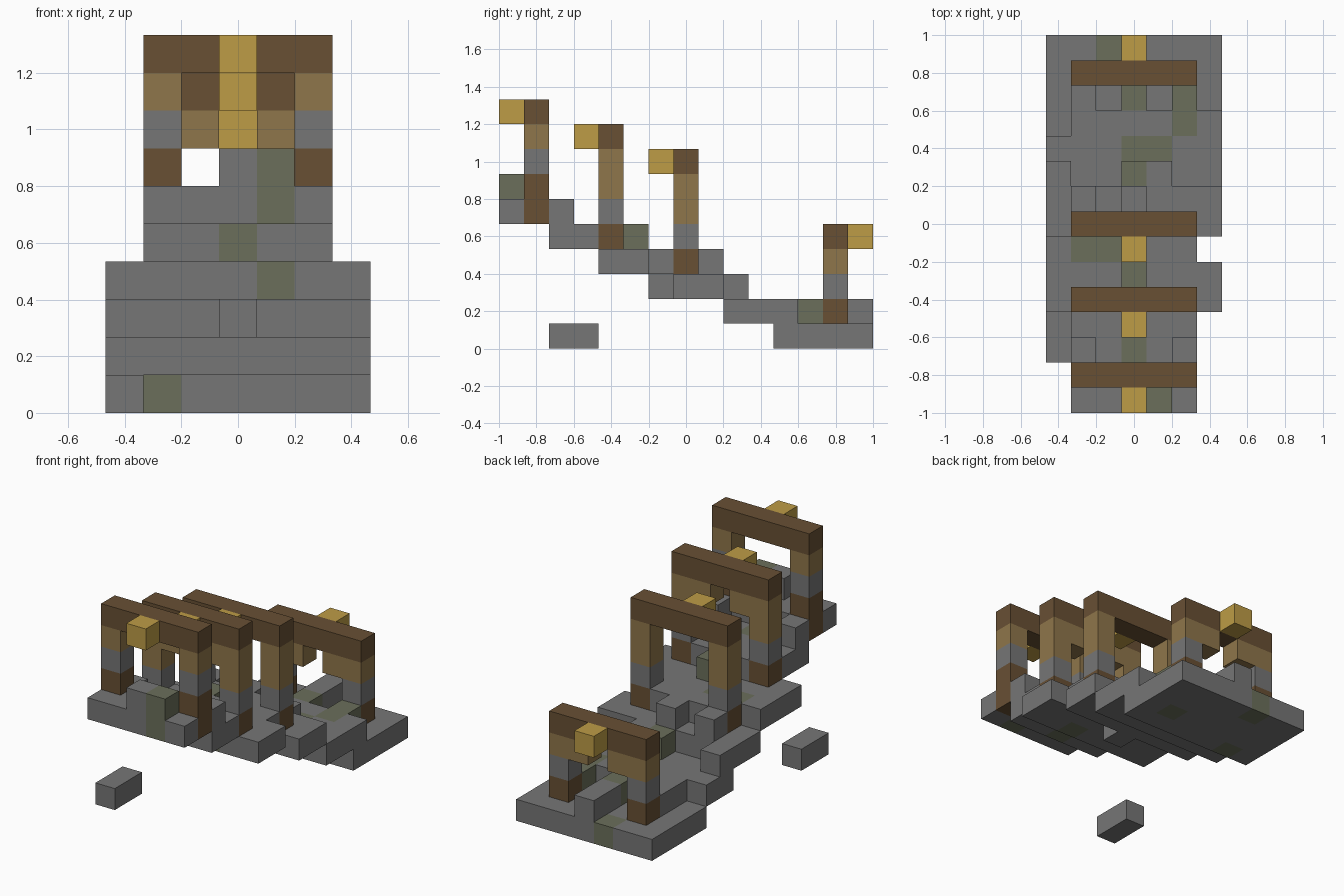
import bpy, bmesh
from mathutils import Vector

if "Cube" in bpy.data.objects:
    bpy.data.objects.remove(bpy.data.objects["Cube"])

U = 2 / 15                       # edge of one block
ORIGIN = Vector((-3.5, -7.5, 0))  # grid corner, in blocks


def material(name, rgb):
    m = bpy.data.materials.new(name)
    m.use_nodes = True
    m.diffuse_color = (*rgb, 1)
    m.node_tree.nodes["Principled BSDF"].inputs["Base Color"].default_value = (*rgb, 1)
    return m


STONE, MOSS, LOG, PLANK, LAMP = range(5)
MATS = [material("stone grey", (0.181, 0.181, 0.181)),
        material("mossy stone", (0.147, 0.159, 0.105)),
        material("dark wood", (0.138, 0.080, 0.034)),
        material("light wood", (0.275, 0.181, 0.069)),
        material("lantern gold", (0.509, 0.332, 0.061))]

parts = {}   # part name -> {cell: colour}
filled = set()


def fill(part, xs, ys, zs, colour=STONE):
    """Fill an inclusive range of blocks."""
    cells = parts.setdefault(part, {})
    for x in range(xs[0], xs[1] + 1):
        for y in range(ys[0], ys[1] + 1):
            for z in range(zs[0], zs[1] + 1):
                if (x, y, z) not in filled or (x, y, z) in cells:
                    cells[x, y, z] = colour
                    filled.add((x, y, z))


def one(part, x, y, z, colour=STONE):
    fill(part, (x, x), (y, y), (z, z), colour)


def arch(name, y, base, logs, planks, lamp_y, braces):
    """Two posts, a beam, a hanging lantern and optional corner braces."""
    stone = base + logs
    top = stone + 1 + planks
    for side, x, inner in (("right", 1, 2), ("left", 5, 4)):
        post = f"{name}_{side}_post"
        fill(post, (x, x), (y, y), (base, stone - 1), LOG)
        one(post, x, y, stone)
        fill(post, (x, x), (y, y), (stone + 1, top - 1), PLANK)
        if braces:
            one(post, inner, y, top - 1, PLANK)
    fill(f"{name}_beam", (1, 5), (y, y), (top, top), LOG)
    one(f"{name}_lantern", 3, lamp_y, top, LAMP)


# Arches, from the highest to the lowest
arch("first_arch", 1, 5, 2, 1, 0, False)
arch("second_arch", 4, 4, 1, 2, 3, True)
arch("third_arch", 7, 3, 1, 2, 6, False)
arch("fourth_arch", 13, 1, 1, 1, 14, True)

# Top terrace with parapet and end rails
fill("top_terrace", (1, 5), (0, 1), (5, 5))
for x in (1, 5):
    one("top_terrace", x, 2, 5)
one("top_terrace", 3, 0, 6)
fill("top_terrace", (4, 4), (0, 0), (5, 6), MOSS)

# Upper terrace with a mossy step
fill("upper_terrace", (1, 5), (2, 4), (4, 4))
for y in (2, 5):
    one("upper_terrace", 3, y, 4, MOSS)

# Middle terrace
fill("middle_terrace", (0, 6), (4, 5), (3, 3))
fill("middle_terrace", (0, 5), (6, 6), (3, 3))
fill("middle_terrace", (1, 5), (7, 7), (3, 3))
for x in (1, 3):
    one("middle_terrace", x, 8, 3)
one("middle_terrace", 4, 4, 3, MOSS)
fill("middle_terrace", (1, 2), (6, 6), (3, 3), MOSS)

# Lower terrace with its uneven edge
fill("lower_terrace", (0, 6), (7, 8), (2, 2))
for x, y in ((3, 6), (0, 9), (4, 9)):
    one("lower_terrace", x, y, 2)
one("lower_terrace", 3, 9, 2, MOSS)

# Entry terrace with finger-like steps
fill("entry_terrace", (0, 6), (9, 10), (1, 1))
fill("entry_terrace", (1, 6), (11, 11), (1, 1))
one("entry_terrace", 1, 12, 1)
fill("entry_terrace", (3, 3), (13, 14), (1, 1))
one("entry_terrace", 3, 12, 1, MOSS)
fill("entry_terrace", (3, 4), (10, 10), (1, 1), MOSS)
fill("entry_terrace", (5, 5), (11, 12), (1, 1), MOSS)

# Ground slab and the loose stone beside the path
fill("ground_slab", (0, 6), (11, 14), (0, 0))
for x, y in ((1, 11), (5, 12), (2, 14)):
    one("ground_slab", x, y, 0, MOSS)
fill("loose_stone", (0, 0), (2, 3), (0, 0))


def build(name, cells):
    """Make a mesh from the exposed block faces of one part."""
    bm = bmesh.new()
    for cell, colour in cells.items():
        for axis in range(3):
            for sign in (-1, 1):
                near = list(cell)
                near[axis] += sign
                if tuple(near) in filled:
                    continue
                n, a, b = Vector(), Vector(), Vector()
                n[axis] = sign / 2
                a[(axis + 1) % 3] = 0.5
                b[(axis + 2) % 3] = sign / 2
                mid = Vector(cell) + Vector((0.5, 0.5, 0.5)) + ORIGIN + n
                ring = (mid - a - b, mid + a - b, mid + a + b, mid - a + b)
                face = bm.faces.new([bm.verts.new(p * U) for p in ring])
                face.material_index = colour
    bmesh.ops.remove_doubles(bm, verts=bm.verts, dist=0.001)
    mesh = bpy.data.meshes.new(name)
    bm.to_mesh(mesh)
    bm.free()
    for m in MATS:
        mesh.materials.append(m)
    bpy.context.scene.collection.objects.link(bpy.data.objects.new(name, mesh))


for part, blocks in parts.items():
    build(part, blocks)
